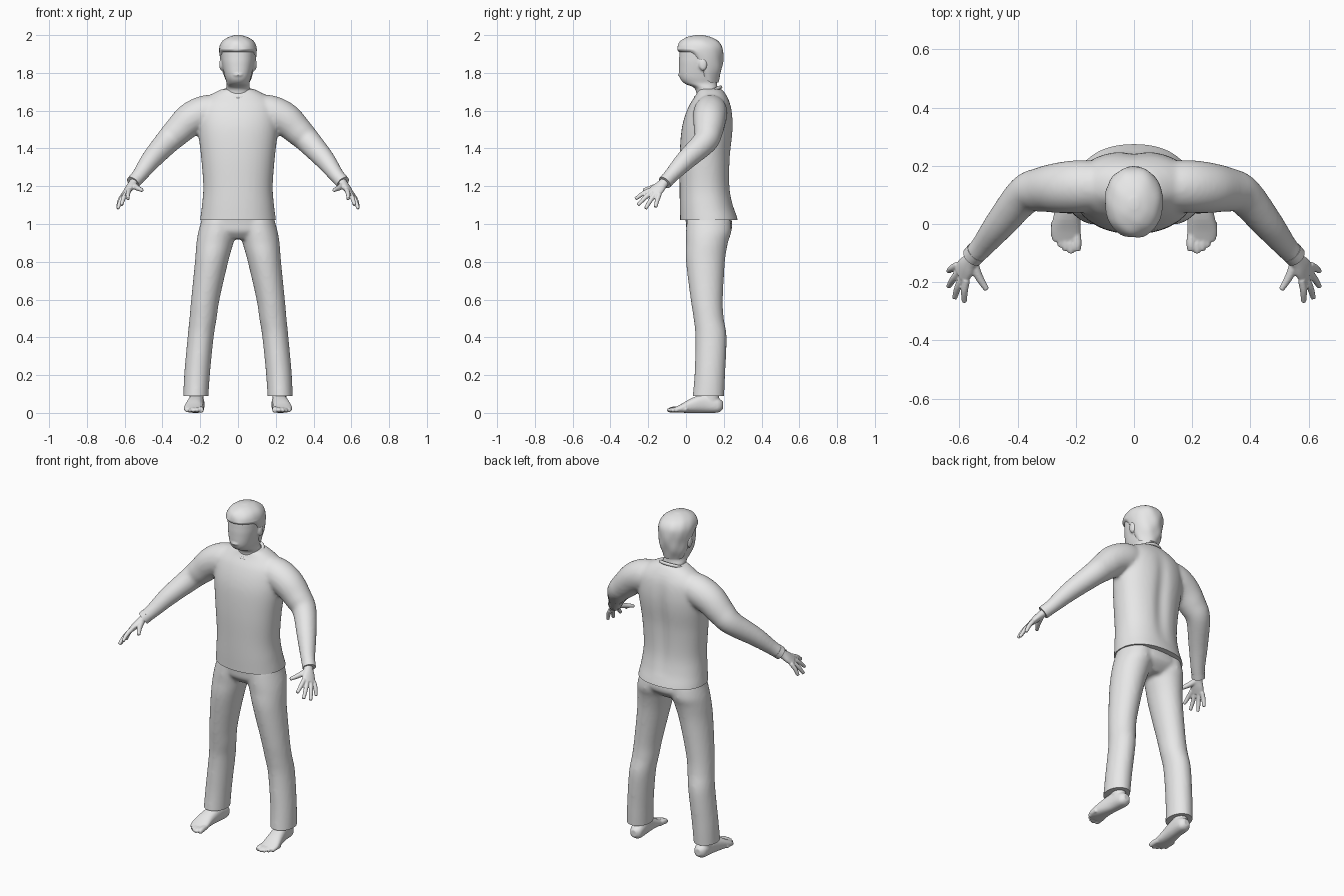
import bpy, bmesh, math
from mathutils import Vector

if "Cube" in bpy.data.objects:
    bpy.data.objects.remove(bpy.data.objects["Cube"])

GREY = bpy.data.materials.new("plain_grey")
GREY.use_nodes = True
GREY.diffuse_color = (0.8, 0.8, 0.8, 1)
GREY.node_tree.nodes["Principled BSDF"].inputs["Base Color"].default_value = (0.8, 0.8, 0.8, 1)


def spline(keys, steps):
    """Catmull-Rom through lists of numbers."""
    ext = [keys[0]] + list(keys) + [keys[-1]]
    out = []
    for i in range(1, len(ext) - 2):
        for s in range(steps):
            t = s / steps
            out.append([b + t / 2 * (c - a + t * (2*a - 5*b + 4*c - d + t * (3*b - 3*c + d - a)))
                        for a, b, c, d in zip(*ext[i - 1:i + 3])])
    return out + [list(keys[-1])]


def loft(bm, rings, power=1.0, segs=40):
    """Skin rings given as (centre, half axis u, half axis v)."""
    loops = []
    for c, u, v in rings:
        loop = []
        for k in range(segs):
            a = 2 * math.pi * k / segs
            x, y = [math.copysign(abs(q) ** power, q) for q in (math.cos(a), math.sin(a))]
            loop.append(bm.verts.new(c + u * x + v * y))
        loops.append(loop)
    for lo, hi in zip(loops, loops[1:]):
        for k in range(segs):
            n = (k + 1) % segs
            bm.faces.new((lo[k], lo[n], hi[n], hi[k]))
    bm.faces.new(loops[0][::-1])
    bm.faces.new(loops[-1])


def column(bm, keys, power=1.0):
    """Upright body from rows of height, centre x, half width, front y, back y."""
    loft(bm, [(Vector((x, (f + b) / 2, z)), Vector((w, 0, 0)), Vector((0, (b - f) / 2, 0)))
              for z, x, w, f, b in spline(keys, 5)], power)


def tube(bm, keys, steps=5):
    """Round limb from rows of x, y, z, radius."""
    rows = spline(keys, steps)
    pts = [Vector(r[:3]) for r in rows]
    rings = []
    for i, p in enumerate(pts):
        t = (pts[min(i + 1, len(pts) - 1)] - pts[max(i - 1, 0)]).normalized()
        u = t.cross(Vector((0, 0, 1))).normalized()
        rings.append((p, u * rows[i][3], t.cross(u) * rows[i][3]))
    loft(bm, rings, segs=24)


def ball(bm, centre, radii):
    made = bmesh.ops.create_uvsphere(bm, u_segments=24, v_segments=16, radius=1)["verts"]
    for v in made:
        v.co = Vector(c + r * q for c, r, q in zip(centre, radii, v.co))


def finish(name, bm, voxel=0, smooth=4, cut=None):
    """Fuse the overlapping parts, trim the hem and shade smooth."""
    bmesh.ops.recalc_face_normals(bm, faces=bm.faces)
    mesh = bpy.data.meshes.new(name)
    bm.to_mesh(mesh)
    bm.free()
    obj = bpy.data.objects.new(name, mesh)
    bpy.context.scene.collection.objects.link(obj)
    if voxel:
        rm = obj.modifiers.new("fuse", "REMESH")
        rm.mode, rm.voxel_size = "VOXEL", voxel
        sm = obj.modifiers.new("soften", "SMOOTH")
        sm.factor, sm.iterations = 0.5, smooth
        graph = bpy.context.evaluated_depsgraph_get()
        baked = bpy.data.meshes.new_from_object(obj.evaluated_get(graph))
        obj.modifiers.clear()
        obj.data = baked
    if cut is not None:
        bm = bmesh.new()
        bm.from_mesh(obj.data)
        bmesh.ops.bisect_plane(bm, geom=bm.verts[:] + bm.edges[:] + bm.faces[:],
                               plane_co=(0, 0, cut), plane_no=(0, 0, 1), clear_inner=True)
        bmesh.ops.holes_fill(bm, edges=[e for e in bm.edges if e.is_boundary], sides=0)
        bm.to_mesh(obj.data)
        bm.free()
    obj.data.materials.clear()
    obj.data.materials.append(GREY)
    bpy.ops.object.select_all(action="DESELECT")
    obj.select_set(True)
    bpy.context.view_layer.objects.active = obj
    bpy.ops.object.shade_smooth_by_angle(angle=math.radians(50))
    return obj


# Sweater: body and both sleeves
bm = bmesh.new()
column(bm, [(0.98, 0, .205, -.03, .285), (1.03, 0, .2, -.031, .272), (1.1, 0, .191, -.033, .25),
            (1.2, 0, .184, -.034, .235), (1.35, 0, .195, -.034, .237), (1.48, 0, .21, -.026, .25),
            (1.56, 0, .212, -.01, .25), (1.63, 0, .2, .018, .238), (1.68, 0, .15, .05, .215),
            (1.715, 0, .085, .065, .19)], 0.9)
for s in (1, -1):
    tube(bm, [(s * .08, .13, 1.61, .075), (s * .17, .13, 1.592, .09), (s * .25, .125, 1.555, .088),
              (s * .32, .118, 1.49, .077), (s * .375, .1, 1.435, .067), (s * .46, 0, 1.34, .054),
              (s * .52, -.075, 1.26, .041), (s * .553, -.11, 1.222, .037)])
sweater = finish("sweater", bm, .01, 8, 1.02)
for v in sweater.data.vertices:
    if v.co.y > .15:
        fade = max(0, 1 - ((v.co.z - 1.37) / .3) ** 2)
        v.co.y -= .014 * fade * math.exp(-(v.co.x / .04) ** 2)

# Collar and cuffs
bpy.ops.mesh.primitive_torus_add(major_radius=.072, minor_radius=.009, major_segments=40,
                                 minor_segments=10, location=(0, .117, 1.697), rotation=(.4, 0, 0))
collar = bpy.context.object
collar.name = "collar"
collar.data.materials.append(GREY)
bpy.ops.object.shade_smooth()
for s, side in ((1, "left"), (-1, "right")):
    bm = bmesh.new()
    tube(bm, [(s * .54, -.096, 1.237, .038), (s * .556, -.113, 1.219, .037)], 2)
    finish(side + "_cuff", bm)

# Trousers: pelvis, seat and legs
bm = bmesh.new()
column(bm, [(1.09, 0, .178, -.012, .225), (1.0, 0, .198, 0, .245), (.96, 0, .19, .005, .235),
            (.92, 0, .12, .04, .19)], 0.9)
for s in (1, -1):
    column(bm, [(1.03, s * .1, .09, .005, .235), (.96, s * .11, .1, 0, .24), (.9, s * .122, .098, 0, .222),
                (.8, s * .14, .088, 0, .206), (.6, s * .173, .075, .025, .195),
                (.5, s * .185, .072, .04, .2), (.4, s * .198, .069, .05, .215),
                (.2, s * .217, .068, .045, .207), (.04, s * .225, .066, .03, .2)])
finish("trousers", bm, .01, 6, .09)

# Hands: palm, thumb and four fingers
ACROSS = Vector((.035, .06, -.025)).normalized()
ALONG = Vector((.045, -.065, -.06)).normalized()
WRIST, KNUCKLES = Vector((.53, -.086, 1.25)), Vector((.596, -.174, 1.162))
TIPS = [(.583, -.268, 1.132), (.617, -.255, 1.1), (.637, -.215, 1.08), (.637, -.162, 1.088)]
for s, side in ((1, "left"), (-1, "right")):
    bm = bmesh.new()
    flat = ACROSS.cross(ALONG).normalized()
    loft(bm, [(WRIST.lerp(KNUCKLES, t), ACROSS * w, flat * h) for t, w, h in
              spline([(0, .026, .023), (.4, .027, .022), (.7, .037, .02), (1, .04, .014)], 4)])
    for i, tip in enumerate(TIPS):
        root = KNUCKLES + ACROSS * (i - 1.5) * .021 - ALONG * .012
        tip = Vector(tip)
        bend = root.lerp(tip, .5) + flat * .005 * (1 if flat.z > 0 else -1)
        tube(bm, [(*root, .0125), (*bend, .012), (*tip, .009)])
    tube(bm, [(.556, -.125, 1.208, .018), (.535, -.178, 1.192, .0145), (.506, -.226, 1.178, .0095)])
    for v in bm.verts:
        v.co.x *= s
    finish(side + "_hand", bm, .004, 3)

# Feet: sole, ankle and toes
for s, side in ((1, "left"), (-1, "right")):
    bm = bmesh.new()
    loft(bm, [(Vector((x, y, z)), Vector((w, 0, 0)), Vector((0, 0, h))) for y, x, w, z, h in
              spline([(.195, .215, .018, .04, .02), (.17, .215, .037, .04, .038), (.1, .22, .041, .05, .05),
                      (.03, .23, .046, .039, .039), (-.025, .235, .052, .024, .023),
                      (-.06, .234, .045, .016, .013)], 4)], 0.85)
    column(bm, [(.03, .22, .036, .09, .175), (.1, .22, .037, .085, .175), (.2, .22, .042, .08, .18)])
    for i, (x, y) in enumerate([(.196, -.092), (.217, -.1), (.236, -.092), (.254, -.078), (.271, -.058)]):
        r = .012 if i else .016
        tube(bm, [(x + .003, y + .065, .02, r), (x, y + .025, .018, r), (x, y, .012, r * .8)])
    for v in bm.verts:
        v.co.x *= s
        v.co.z = max(v.co.z, 0)
    finish(side + "_foot", bm, .005, 3)

# Head, neck and ears
bm = bmesh.new()
column(bm, [(1.62, 0, .072, .06, .19), (1.69, 0, .066, .055, .175), (1.722, 0, .063, .042, .167),
            (1.745, 0, .06, -.01, .165), (1.78, 0, .07, -.034, .168), (1.84, 0, .083, -.037, .18),
            (1.88, 0, .088, -.036, .188), (1.93, 0, .088, -.03, .185), (1.97, 0, .065, 0, .155),
            (1.985, 0, .03, .03, .12)], 0.9)
for s in (1, -1):
    ball(bm, (s * .088, .09, 1.845), (.011, .022, .034))
ball(bm, (0, -.03, 1.79), (.026, .013, .008))
finish("head", bm, .006, 4)

# Hair: cap whose lower edge runs from fringe to nape
bm = bmesh.new()
column(bm, [(1.75, 0, .068, .005, .17), (1.8, 0, .085, -.02, .185), (1.85, 0, .095, -.04, .194),
            (1.9, 0, .1, -.047, .198), (1.94, 0, .097, -.045, .192), (1.97, 0, .08, -.027, .17),
            (1.99, 0, .05, .008, .13), (2.0, 0, .015, .05, .09)], 0.95)
for v in bm.verts:
    x, y, z = v.co
    k = min(1, max(0, (y - .02) / .11))
    edge = 1.895 - .145 * k * k * (3 - 2 * k)
    if z < 1.93:
        v.co.z = edge + (z - 1.75) * (1.93 - edge) / .18
    wave = .0025 * math.sin(70 * x + 25 * y) * math.sin(60 * y + 40 * z)
    v.co.x *= 1 + 8 * wave
    v.co.y += wave
finish("hair", bm)
